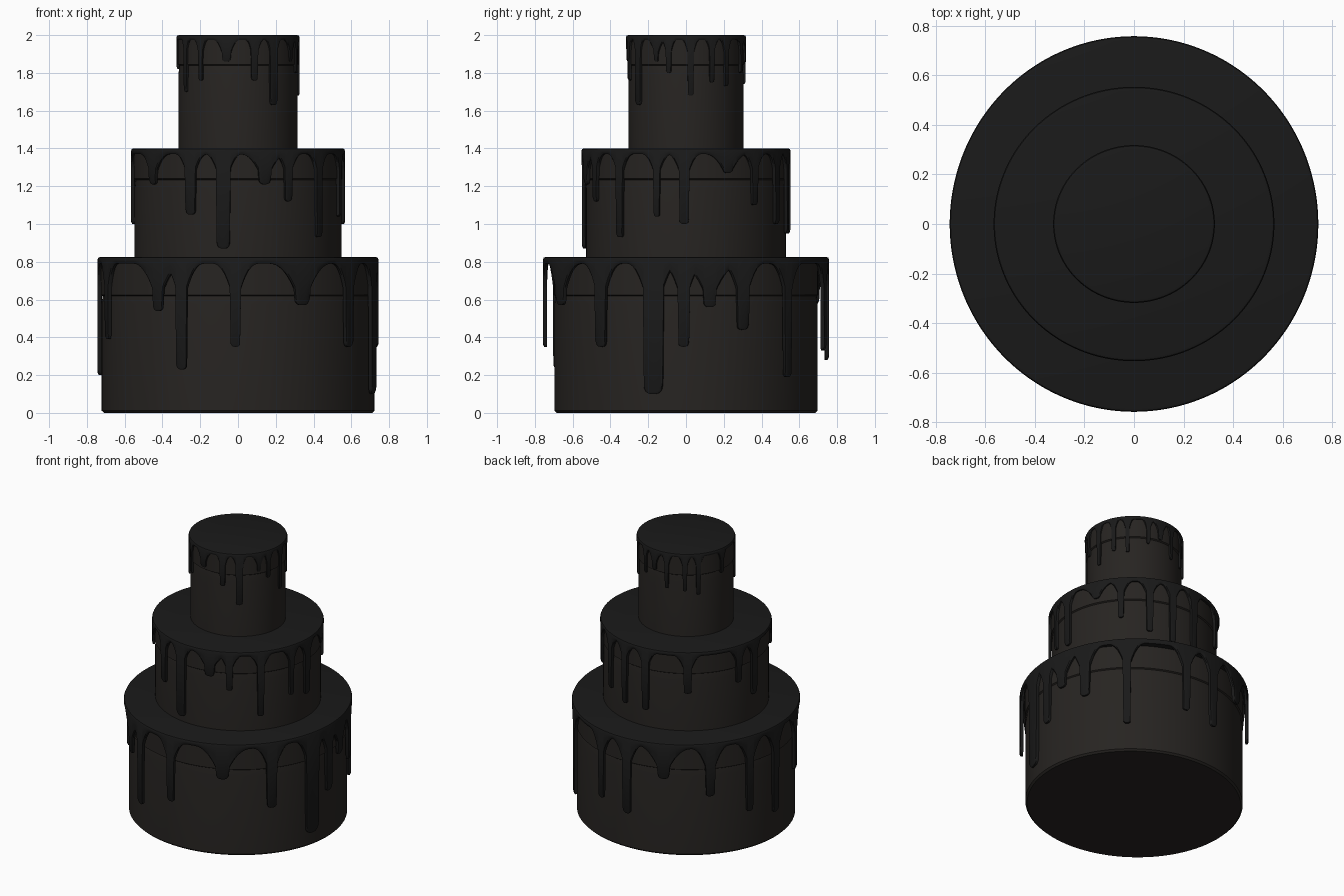
import bpy, bmesh, math

if "Cube" in bpy.data.objects:
    bpy.data.objects.remove(bpy.data.objects["Cube"])


def material(name, col):
    m = bpy.data.materials.new(name)
    m.diffuse_color = (*col, 1)
    m.use_nodes = True
    m.node_tree.nodes["Principled BSDF"].inputs["Base Color"].default_value = m.diffuse_color
    return m


SPONGE = material("sponge_brown", (0.02, 0.0175, 0.0155))
ICING = material("dark_icing", (0.01, 0.01, 0.01))


def finish(bm, name, mat):
    bmesh.ops.recalc_face_normals(bm, faces=bm.faces)
    me = bpy.data.meshes.new(name)
    bm.to_mesh(me)
    bm.free()
    ob = bpy.data.objects.new(name, me)
    bpy.context.collection.objects.link(ob)
    me.materials.append(mat)
    bpy.ops.object.select_all(action='DESELECT')
    ob.select_set(True)
    bpy.context.view_layer.objects.active = ob
    bpy.ops.object.shade_smooth_by_angle(angle=math.radians(40))
    return ob


def loft(bm, columns, cap_start=True, cap_end=True):
    """Join a closed ring of columns (each a list of points) into a skin."""
    vs = [[bm.verts.new(p) for p in col] for col in columns]
    n = len(vs)
    for i in range(n):
        a, b = vs[i], vs[(i + 1) % n]
        for j in range(len(a) - 1):
            bm.faces.new((a[j], b[j], b[j + 1], a[j + 1]))
    if cap_start:
        bm.faces.new([c[0] for c in vs])
    if cap_end:
        bm.faces.new([c[-1] for c in vs])


def tier_body(name, rx, ry, z0, line, top):
    # sponge cylinder with the slightly wider band under the icing
    prof = [(-0.012, z0), (0, z0 + 0.012), (0, line - 0.05), (-0.005, line - 0.006),
            (0.004, line), (0.004, top)]
    n = 96
    cols = []
    for i in range(n):
        a = 2 * math.pi * i / n
        cols.append([((rx + d) * math.cos(a), (ry + d) * math.sin(a), z) for d, z in prof])
    bm = bmesh.new()
    loft(bm, cols)
    finish(bm, name, SPONGE)


def tier_icing(name, rx, ry, top, lip, thick, flare_w, flare_d, drips, n):
    """Cap with a hanging edge; drips are (angle in degrees, lowest z, half width)."""
    r = (rx + ry) / 2
    base = top - lip

    def depth(a):
        best = 0.0
        for deg, low, w in drips:
            d = (a - math.radians(deg) + math.pi) % (2 * math.pi) - math.pi
            s, full = abs(d) * r, base - low
            wide = 1.5 if full < flare_d * 1.9 else 1.0
            fd = min(flare_d, full * 0.8)
            if s < w:
                v = full - w + w * (1 - (s / w) ** 3) ** 0.5
                v = max(v, fd)
            else:
                v = fd * max(0, 1 - (s - w) / (flare_w * wide)) ** 2.3
            best = max(best, v)
        return best

    cols = []
    for i in range(n):
        a = 2 * math.pi * i / n
        low = base - depth(a)
        k = min(0.012, thick * 0.6)
        prof = [(-0.12, base), (-thick, base), (-thick, low), (-thick * 0.3, low),
                (0, low + k)]
        upper = top - 0.012
        prof += [(0, low + k + (upper - low - k) * t) for t in (0.5, 1)]
        prof += [(-0.004, top - 0.003), (-0.014, top)]
        cols.append([((rx + d) * math.cos(a), (ry + d) * math.sin(a), z) for d, z in prof])
    bm = bmesh.new()
    loft(bm, cols)
    finish(bm, name, ICING)


# cake tiers
tier_body("bottom_tier", 0.722, 0.697, 0.0, 0.625, 0.81)
tier_body("middle_tier", 0.548, 0.53, 0.80, 1.24, 1.39)
tier_body("top_tier", 0.315, 0.304, 1.38, 1.845, 1.99)

# icing with drips
tier_icing("bottom_icing", 0.743, 0.757, 0.825, 0.035, 0.02, 0.10, 0.14, [
    (9.7, .56, .035), (23.7, .44, .033), (46, .19, .026), (77, .33, .025),
    (94, .28, .03), (114, .57, .04), (138, .44, .033), (160, .28, .026),
    (178, .20, .028), (200, .39, .025), (234.8, .54, .032), (246, .23, .03),
    (269, .35, .028), (297.6, .57, .045), (323, .35, .033), (346.6, .10, .052),
    (359, .35, .03)], 840)
tier_icing("middle_icing", 0.566, 0.553, 1.40, 0.03, 0.018, 0.07, 0.09, [
    (24, 1.27, .03), (41.7, 1.10, .02), (61.5, 1.0, .022), (78, .95, .022),
    (95.6, .95, .025), (125.5, 1.10, .028), (163, 1.13, .022), (178, 1.0, .025),
    (216.4, 1.21, .03), (243.3, 1.05, .028), (262, .87, .035), (284.7, 1.21, .033),
    (298.5, 1.12, .02), (320, .93, .022), (343.5, 1.04, .018), (359, 1.0, .028)], 720)
tier_icing("top_icing", 0.326, 0.318, 2.0, 0.025, 0.013, 0.035, 0.07, [
    (4.6, 1.68, .017), (26, 1.75, .013), (43, 1.73, .014), (68, 1.80, .012),
    (84, 1.85, .018), (101, 1.74, .014), (123, 1.73, .015), (139, 1.70, .014),
    (172, 1.82, .015), (210.5, 1.70, .013), (232, 1.76, .014), (259, 1.86, .024),
    (286, 1.76, .018), (306, 1.63, .022), (330, 1.86, .013), (343, 1.80, .014)], 560)
